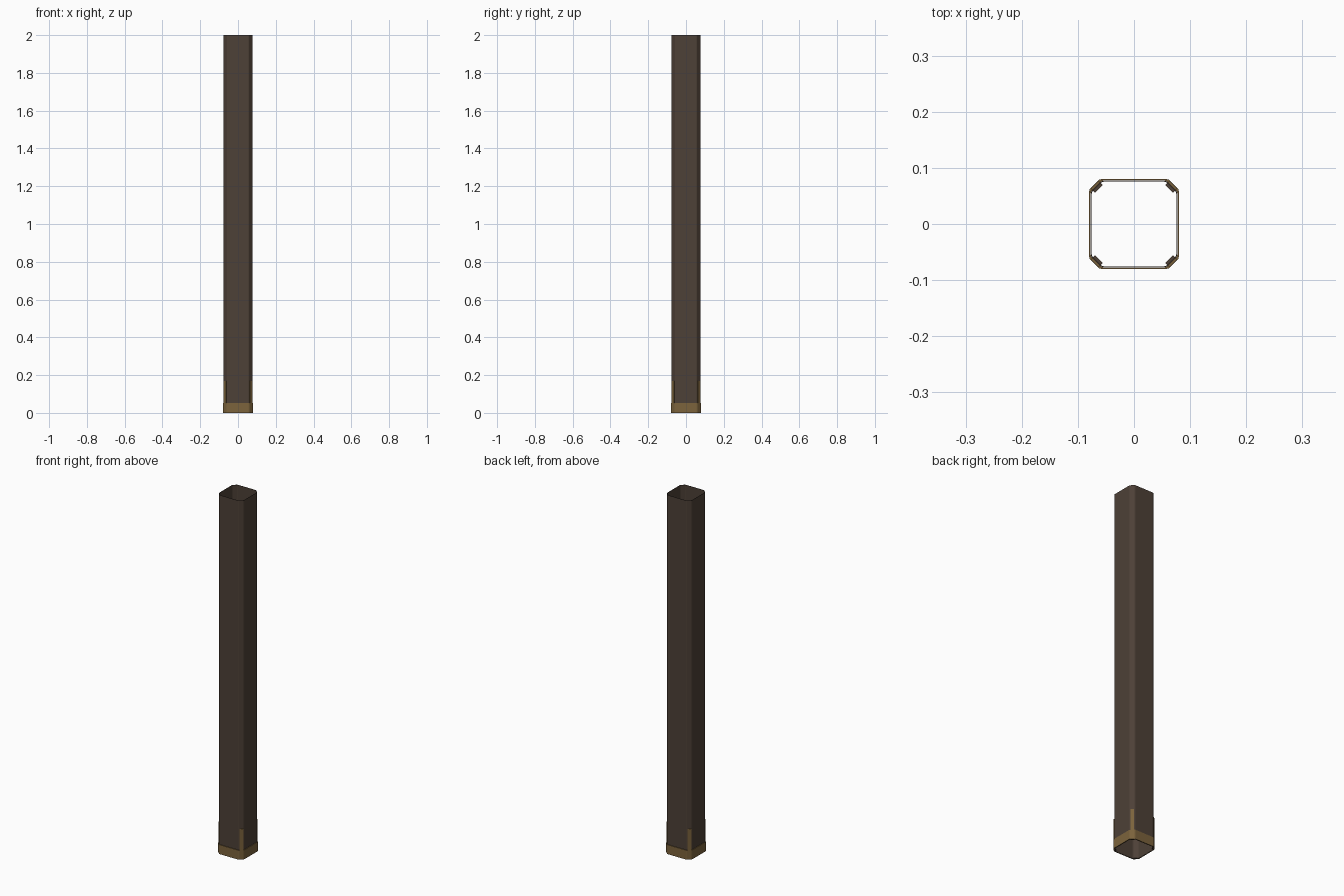
import bpy, bmesh, math

if "Cube" in bpy.data.objects:
    bpy.data.objects.remove(bpy.data.objects["Cube"])

def mat(name, col):
    m = bpy.data.materials.new(name)
    m.diffuse_color = (*col, 1)
    m.use_nodes = True
    m.node_tree.nodes["Principled BSDF"].inputs["Base Color"].default_value = m.diffuse_color
    return m

dark = mat("dark brown", (0.075, 0.052, 0.038))
brass = mat("aged brass", (0.20, 0.125, 0.045))

def outline(h, c):
    # square with chamfered, slightly eased corners
    e = c * 0.2
    quarter = [(h, -h + c + e), (h, h - c - e), (h - e * 0.4, h - c + e * 0.4),
               (h - c + e * 0.4, h - e * 0.4)]
    pts = []
    for k in range(4):
        ca, sa = round(math.cos(k * math.pi / 2)), round(math.sin(k * math.pi / 2))
        pts += [(x * ca - y * sa, x * sa + y * ca) for x, y in quarter]
    return pts

def tube(name, outer, inner, z0, z1, m):
    bm = bmesh.new()
    rings = [[bm.verts.new((x, y, z)) for x, y in p]
             for p, z in ((outer, z0), (outer, z1), (inner, z1), (inner, z0))]
    n = len(outer)
    for a in range(4):
        A, B = rings[a], rings[(a + 1) % 4]
        for i in range(n):
            j = (i + 1) % n
            bm.faces.new((A[i], A[j], B[j], B[i]))
    bmesh.ops.recalc_face_normals(bm, faces=bm.faces)
    me = bpy.data.meshes.new(name)
    bm.to_mesh(me)
    bm.free()
    me.materials.append(m)
    ob = bpy.data.objects.new(name, me)
    bpy.context.collection.objects.link(ob)

def block(name, r, width, thick, z0, z1, ang, m):
    # upright plate at radius r facing outwards along ang
    bpy.ops.mesh.primitive_cube_add(size=1, rotation=(0, 0, ang),
        location=(r * math.cos(ang), r * math.sin(ang), (z0 + z1) / 2))
    ob = bpy.context.object
    ob.name = name
    ob.scale = (thick, width, z1 - z0)
    ob.data.materials.append(m)

# hollow shaft and foot collar
tube("shaft", outline(0.077, 0.019), outline(0.0755, 0.0185), 0, 2, dark)
tube("foot_collar", outline(0.0805, 0.02), outline(0.0772, 0.019), 0, 0.052, brass)

# brass corner straps outside, stiffeners inside
for k in range(4):
    a = math.pi / 4 + k * math.pi / 2
    block("corner_strap", 0.0975, 0.019, 0.004, 0, 0.17, a, brass)
    block("corner_stiffener", 0.0915, 0.019, 0.006, 0, 0.17, a, dark)
